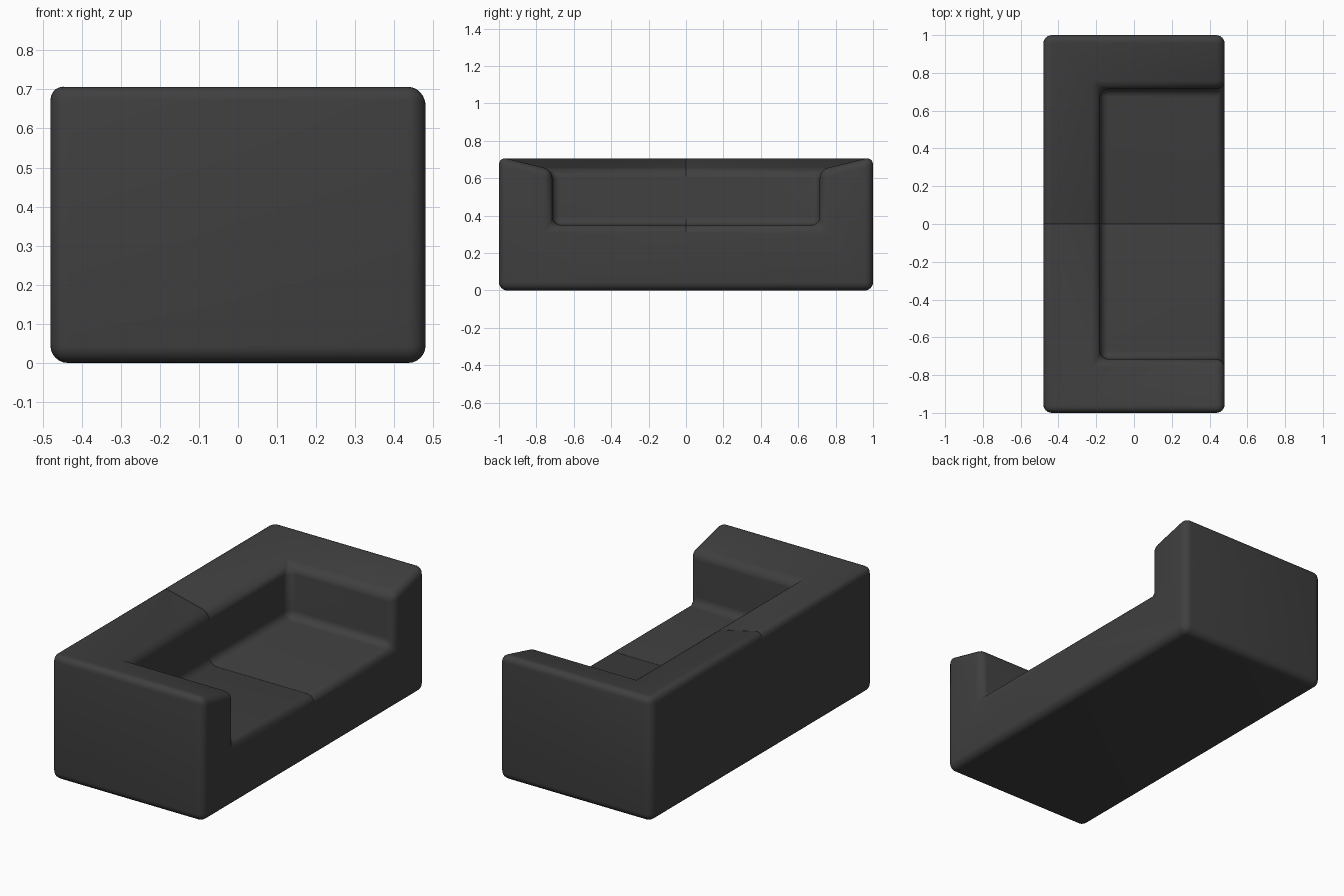
import bpy, bmesh

if "Cube" in bpy.data.objects:
    bpy.data.objects.remove(bpy.data.objects["Cube"])

T, I, S = 0.716, 0.645, 0.35      # outer rim, inner rim and seat heights
X, Y, BX, AY = 0.48, 1.0, -0.18, 0.715   # half depth, half length, backrest face, arm face
EPS = 1e-5

bm = bmesh.new()
pts = dict(
    A0=(-X, 0, 0), B0=(X, 0, 0), C0=(X, Y, 0), D0=(-X, Y, 0),
    At=(-X, 0, T), Dt=(-X, Y, T), Ct=(X, Y, T),
    Ai=(BX, 0, I), Ei=(BX, AY, I), Ci=(X, AY, I),
    As=(BX, 0, S), Es=(BX, AY, S), Cs=(X, AY, S), Bs=(X, 0, S))
v = {k: bm.verts.new(p) for k, p in pts.items()}

# Half sofa: base, back, side, sloped tops, inner walls, seat, front, centre cap
for names in ("A0 D0 C0 B0", "A0 At Dt D0", "D0 Dt Ct C0", "At Ai Ei Dt",
              "Dt Ei Ci Ct", "Ai As Es Ei", "Ei Es Cs Ci", "As Bs Cs Es",
              "B0 C0 Ct Ci Cs Bs", "A0 B0 Bs As Ai At"):
    bm.faces.new([v[n] for n in names.split()])
bmesh.ops.recalc_face_normals(bm, faces=bm.faces)


def on_seam(item):
    return all(abs(p.co.y) < EPS for p in item.verts)


# Soft upholstery edges (the mitre between back and arm stays a crease)
mitre = {v["Dt"], v["Ei"]}
soft = [e for e in bm.edges if not on_seam(e) and set(e.verts) != mitre]
bmesh.ops.bevel(bm, geom=soft, offset=0.045, offset_type='OFFSET', segments=6,
                profile=0.5, affect='EDGES', clamp_overlap=True)

# Shallow seam groove across the seat and the top of the backrest
bm.normal_update()
seam = [e for e in bm.edges if on_seam(e)
        and any(f.normal.z > 0.3 and not on_seam(f) for f in e.link_faces)]
bmesh.ops.bevel(bm, geom=seam, offset=0.009, offset_type='OFFSET', segments=3,
                profile=0.5, affect='EDGES', clamp_overlap=True)
bmesh.ops.delete(bm, geom=[f for f in bm.faces if on_seam(f)], context='FACES')

me = bpy.data.meshes.new("sofa_body")
bm.to_mesh(me)
bm.free()
sofa = bpy.data.objects.new("sofa_body", me)
bpy.context.collection.objects.link(sofa)

# Mirror the half; the groove stays open by a hair only at its bottom
mirror = sofa.modifiers.new("mirror", 'MIRROR')
mirror.use_axis = (False, True, False)
mirror.merge_threshold = 0.0005

bpy.context.view_layer.objects.active = sofa
sofa.select_set(True)
bpy.ops.object.shade_smooth_by_angle(angle=0.7)

mat = bpy.data.materials.new("dark_fabric")
mat.diffuse_color = (0.05, 0.05, 0.05, 1)
mat.use_nodes = True
mat.node_tree.nodes["Principled BSDF"].inputs["Base Color"].default_value = mat.diffuse_color
me.materials.append(mat)
